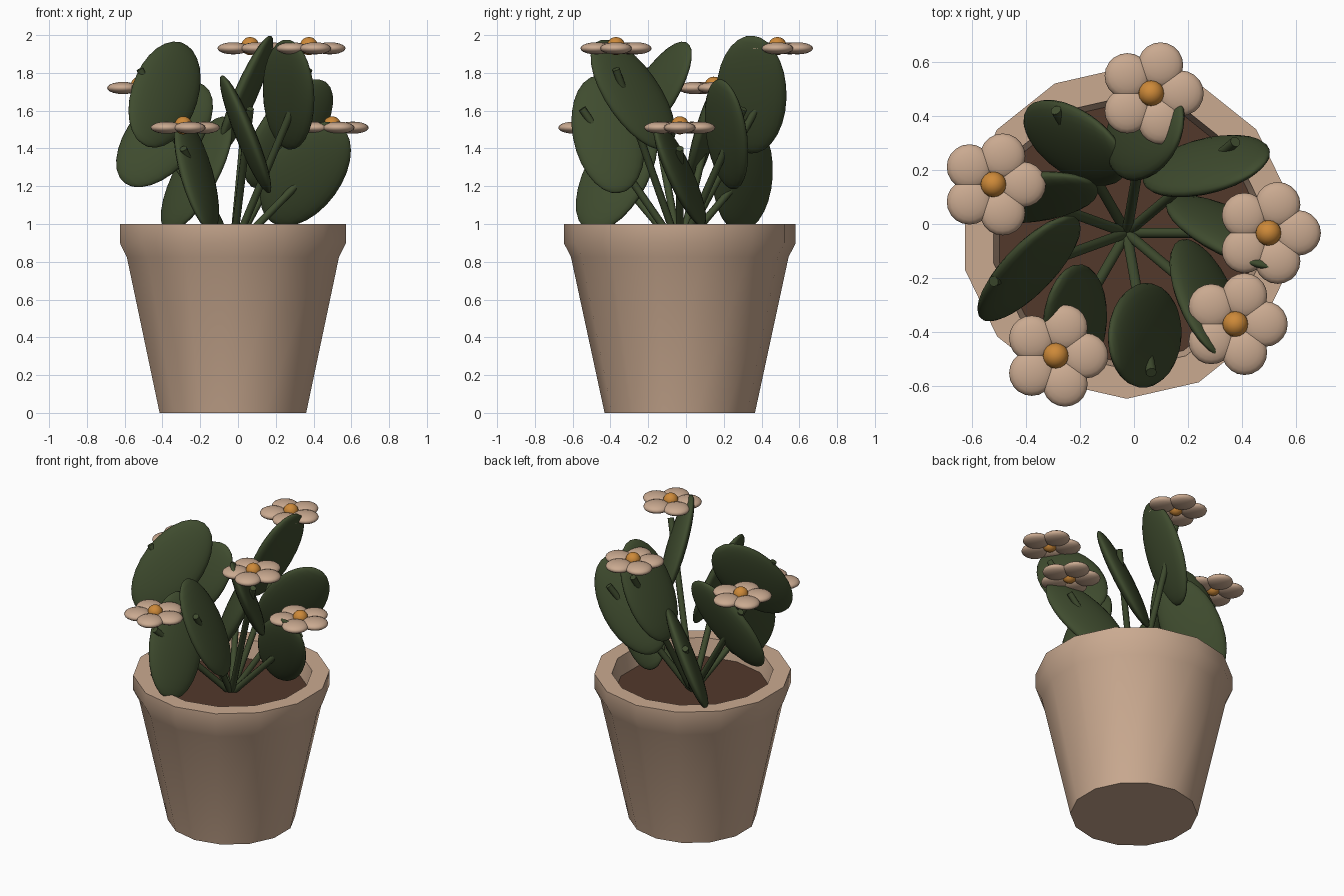
import bpy, bmesh, math
from mathutils import Vector, Matrix, Euler

if "Cube" in bpy.data.objects:
    bpy.data.objects.remove(bpy.data.objects["Cube"])

CX, CY = -0.027, -0.033      # axis of the pot


def material(name, rgb):
    m = bpy.data.materials.new(name)
    m.diffuse_color = (*rgb, 1)
    m.use_nodes = True
    m.node_tree.nodes["Principled BSDF"].inputs["Base Color"].default_value = m.diffuse_color
    return m


TAN = material("tan_clay", (0.59, 0.40, 0.28))
SOIL = material("brown_soil", (0.084, 0.040, 0.024))
GREEN = material("dark_green", (0.050, 0.072, 0.028))
ORANGE = material("orange", (0.61, 0.25, 0.040))


def finish(bm, name, mat, smooth=True):
    bmesh.ops.recalc_face_normals(bm, faces=bm.faces)
    me = bpy.data.meshes.new(name)
    bm.to_mesh(me)
    bm.free()
    me.materials.append(mat)
    for p in me.polygons:
        p.use_smooth = smooth
    ob = bpy.data.objects.new(name, me)
    bpy.context.collection.objects.link(ob)
    return ob


def shade_by_angle(ob, degrees):
    bpy.ops.object.select_all(action='DESELECT')
    ob.select_set(True)
    bpy.context.view_layer.objects.active = ob
    bpy.ops.object.shade_smooth_by_angle(angle=math.radians(degrees))


def lathe(name, profile, mat, sides):
    """Closed turned shape; first and last rings are capped."""
    bm = bmesh.new()
    rings = []
    for r, z in profile:
        rings.append([bm.verts.new((CX + r * math.cos(a), CY + r * math.sin(a), z))
                      for a in (math.pi / 2 + 2 * math.pi * k / sides for k in range(sides))])
    for lo, hi in zip(rings, rings[1:]):
        for k in range(sides):
            j = (k + 1) % sides
            bm.faces.new((lo[k], lo[j], hi[j], hi[k]))
    bm.faces.new(rings[0])
    bm.faces.new(rings[-1])
    return finish(bm, name, mat)


def ellipsoid(bm, loc, size, rot=(0, 0, 0), u=24, v=14):
    mat = Matrix.LocRotScale(Vector(loc), Euler(rot), Vector(size))
    bmesh.ops.create_uvsphere(bm, u_segments=u, v_segments=v, radius=1, matrix=mat)


def stem(bm, start, end, radius):
    d = end - start
    mat = Matrix.Translation((start + end) / 2) @ d.to_track_quat('Z', 'Y').to_matrix().to_4x4()
    bmesh.ops.create_cone(bm, cap_ends=True, segments=10, radius1=radius,
                          radius2=radius, depth=d.length, matrix=mat)


# Pot with a thick lip, and the soil inside
pot = lathe("pot", [(0.398, 0), (0.576, 0.825), (0.614, 0.90), (0.614, 1.0),
                    (0.505, 1.0), (0.48, 0.86)], TAN, 14)
shade_by_angle(pot, 50)
soil = lathe("soil", [(0.46, 0.82), (0.485, 0.88)], SOIL, 14)
shade_by_angle(soil, 30)

# Nine stems and leaves around the axis, at three repeating heights
base = Vector((CX, CY, 0.86))
for i in range(9):
    ang = math.radians(40 * i)
    out = Vector((math.cos(ang), math.sin(ang), 0))
    rise = 0.21 * (i % 3)
    tip = Vector((CX, CY, 1.40 + rise)) + out * 0.525

    bm = bmesh.new()
    stem(bm, base, tip, 0.02)
    shade_by_angle(finish(bm, f"stem_{i}", GREEN), 40)

    bm = bmesh.new()
    ellipsoid(bm, Vector((CX, CY, 1.265 + rise)) + out * 0.385,
              (0.19, 0.05, 0.34), (0.40, 0.63 * math.cos(ang), ang))
    finish(bm, f"leaf_{i}", GREEN)

    # Every other stem carries a five-petal flower
    if i % 2 == 0:
        c = tip + Vector((0, 0, 0.11))
        bm = bmesh.new()
        for k in range(5):
            a = math.radians(72 * k)
            ellipsoid(bm, c + Vector((math.cos(a), math.sin(a), 0)) * 0.11,
                      (0.084, 0.084, 0.032), (0, 0, a), 20, 10)
        finish(bm, f"petals_{i}", TAN)
        bm = bmesh.new()
        ellipsoid(bm, c + Vector((0, 0, 0.012)), (0.048, 0.048, 0.048), u=16, v=10)
        finish(bm, f"flower_centre_{i}", ORANGE)
